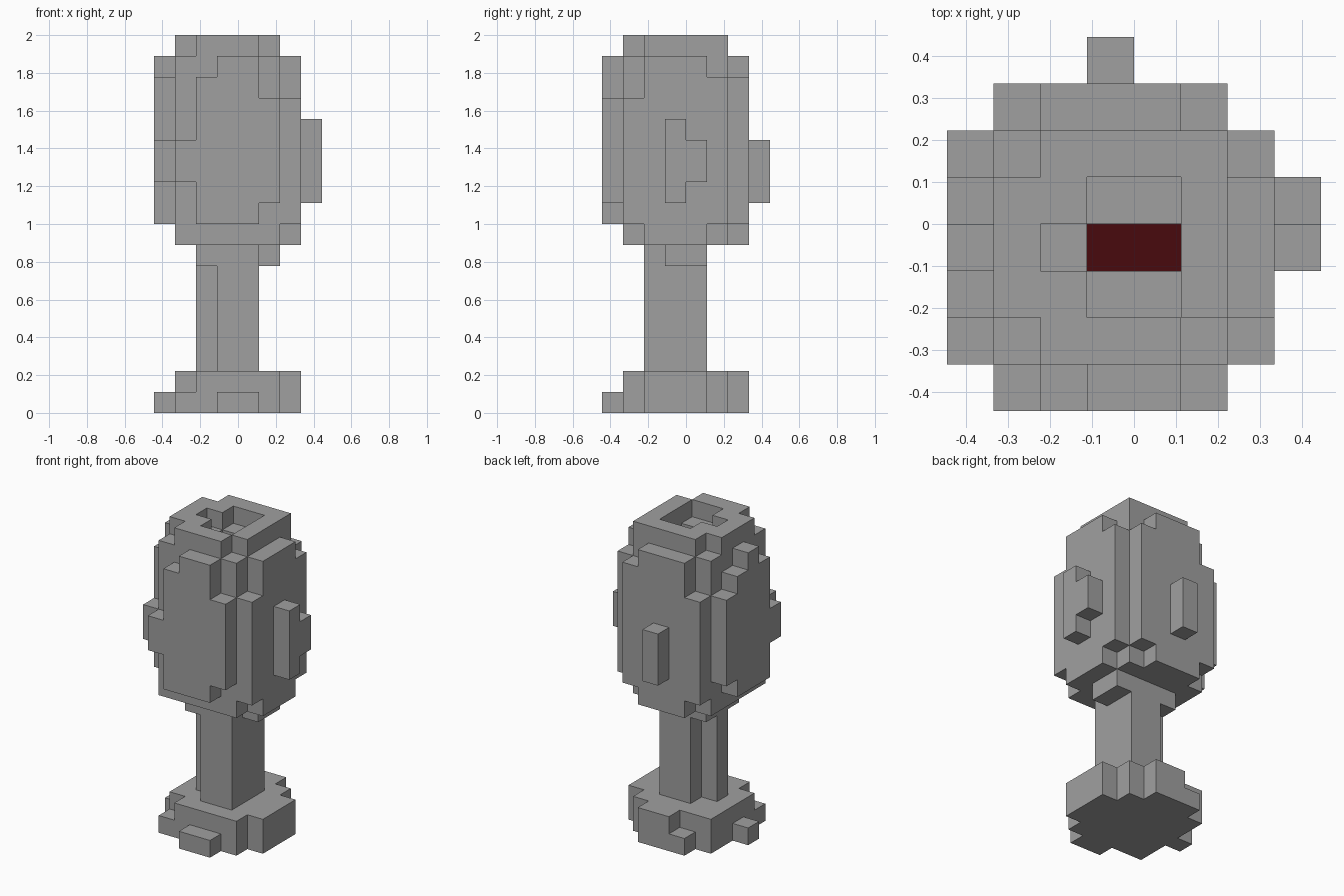
import bpy, bmesh
from mathutils import Vector

cube = bpy.data.objects.get("Cube")
if cube:
    bpy.data.objects.remove(cube, do_unlink=True)

U = 1 / 9  # size of one block


def material(name, color):
    m = bpy.data.materials.new(name)
    m.use_nodes = True
    m.diffuse_color = color
    m.node_tree.nodes["Principled BSDF"].inputs["Base Color"].default_value = color
    return m


stone = material("grey stone", (0.35, 0.35, 0.35, 1))
wine = material("dark red wine", (0.065, 0.003, 0.004, 1))


def cells(x, y, z):
    """Block cells inside the ranges x, y and z."""
    return {(i, j, k) for i in range(*x) for j in range(*y) for k in range(*z)}


def blocks(name, filled, mat=stone):
    """Mesh of the outer faces of a set of block cells."""
    bm = bmesh.new()
    for c in filled:
        for axis in range(3):
            for side in (0, 1):
                n = list(c)
                n[axis] += 2 * side - 1
                if tuple(n) in filled:
                    continue
                a, b = (axis + 1) % 3, (axis + 2) % 3
                quad = []
                for da, db in ((0, 0), (1, 0), (1, 1), (0, 1)):
                    p = list(c)
                    p[axis] += side
                    p[a] += da
                    p[b] += db
                    quad.append(bm.verts.new(Vector(p) * U))
                bm.faces.new(quad if side else quad[::-1])
    bmesh.ops.remove_doubles(bm, verts=bm.verts, dist=U / 100)
    bmesh.ops.dissolve_limit(bm, angle_limit=0.01, verts=bm.verts, edges=bm.edges)
    mesh = bpy.data.meshes.new(name)
    bm.to_mesh(mesh)
    bm.free()
    mesh.materials.append(mat)
    ob = bpy.data.objects.new(name, mesh)
    bpy.context.collection.objects.link(ob)
    return ob


def panel(name, axis, pos, spans):
    """One block thick panel; spans gives bottom and top of each column."""
    filled = set()
    for i, span in enumerate(spans, start=-3):
        for k in range(*span):
            filled.add((pos, i, k) if axis == "x" else (i, pos, k))
    return blocks(name, filled)


# Base: stepped foot with small lugs
foot = cells((-3, 2), (-3, 2), (0, 2)) - {(-3, -3, 1)}
foot |= cells((2, 3), (-2, 1), (0, 2))
foot |= cells((-2, 1), (2, 3), (0, 1)) | cells((-1, 1), (2, 3), (1, 2))
foot |= cells((-1, 1), (-4, -3), (0, 1)) | {(-4, -1, 0)}
blocks("foot", foot)

# Stem: square shaft with two cut corners and a collar
stem = cells((-2, 1), (-2, 1), (2, 8))
stem -= cells((-2, -1), (-2, -1), (2, 7)) | cells((-2, -1), (1 - 1, 1), (2, 7))
stem |= cells((1, 2), (-1, 1), (7, 8))
blocks("stem", stem)

# Bowl: core, lower lip, rim with cut corners and stepped mouth
bowl = cells((-3, 2), (-3, 2), (8, 18))
bowl |= cells((2, 3), (-2, 1), (8, 9)) | cells((-2, 1), (2, 3), (8, 9))
bowl -= {(-3, -3, 17), (-3, 1, 17), (1, -3, 17)}
bowl -= cells((-1, 1), (-2, 1), (17, 18)) | {(-2, -1, 17)}
bowl -= cells((-1, 1), (-1, 0), (15, 17))
blocks("bowl", bowl)
blocks("wine", cells((-1, 1), (-1, 0), (15, 16)), wine)

# Panels on the four sides of the bowl
panel("front_panel", "y", -4, [(11, 13), (9, 16), (9, 17), (9, 17), (10, 15)])
panel("right_panel", "x", -4, [(11, 13), (9, 16), (9, 17), (9, 16), (10, 15)])
panel("back_panel", "y", 2, [(9, 15), (9, 17), (9, 17), (9, 17), (9, 16)])
panel("left_panel", "x", 2, [(9, 15), (9, 17), (9, 17), (9, 17), (9, 16)])

# Studs on the panels
blocks("left_stud", cells((3, 4), (-1, 0), (10, 14)) | cells((3, 4), (0, 1), (11, 13)))
blocks("back_stud", cells((-1, 0), (3, 4), (10, 13)))
